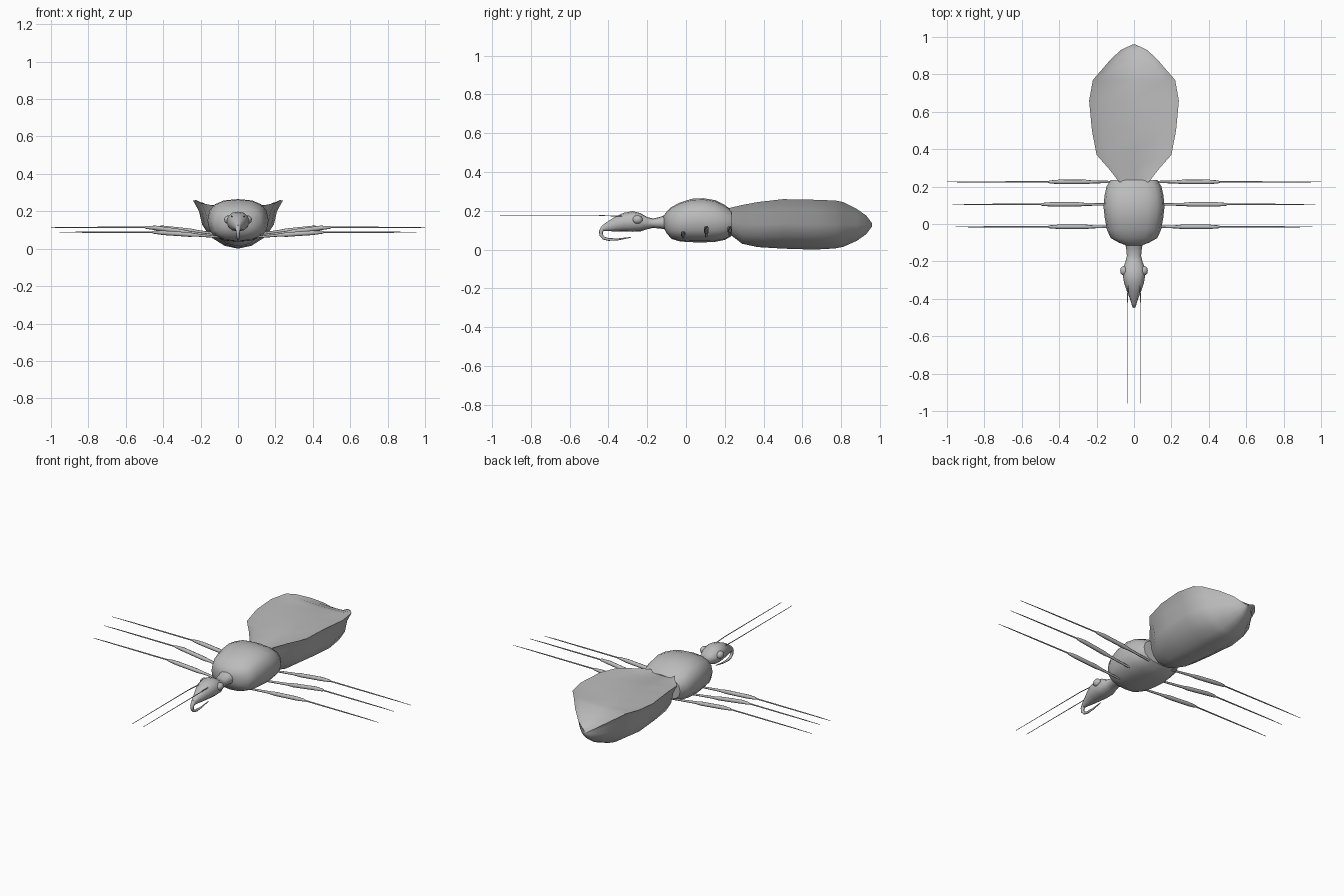
import bpy, bmesh, math
from mathutils import Vector

cube = bpy.data.objects.get("Cube")
if cube:
    bpy.data.objects.remove(cube, do_unlink=True)

grey = bpy.data.materials.new("plain grey")
grey.use_nodes = True
COLOUR = (0.5, 0.5, 0.5, 1)
grey.diffuse_color = COLOUR
grey.node_tree.nodes["Principled BSDF"].inputs["Base Color"].default_value = COLOUR


def finish(obj, angle):
    obj.data.materials.append(grey)
    bpy.ops.object.select_all(action='DESELECT')
    obj.select_set(True)
    bpy.context.view_layer.objects.active = obj
    bpy.ops.object.shade_smooth_by_angle(angle=math.radians(angle))
    return obj


def loft(name, stations, shape, angle=50):
    """Skin a cross-section along y; stations are (y, half width, bottom, top)."""
    bm = bmesh.new()
    rings = [[bm.verts.new((u * w, y, lo + v * (hi - lo))) for u, v in shape]
             for y, w, lo, hi in stations]
    n = len(shape)
    for a, b in zip(rings, rings[1:]):
        for i in range(n):
            j = (i + 1) % n
            bm.faces.new((a[i], a[j], b[j], b[i]))
    bm.faces.new(rings[0])
    bm.faces.new(rings[-1])
    bmesh.ops.recalc_face_normals(bm, faces=bm.faces)
    mesh = bpy.data.meshes.new(name)
    bm.to_mesh(mesh)
    bm.free()
    obj = bpy.data.objects.new(name, mesh)
    bpy.context.collection.objects.link(obj)
    return finish(obj, angle)


def tube(name, points, sides=2):
    """Round tapering tube; points are (x, y, z, radius)."""
    curve = bpy.data.curves.new(name, 'CURVE')
    curve.dimensions = '3D'
    curve.bevel_depth = 1
    curve.bevel_resolution = sides
    curve.use_fill_caps = True
    spline = curve.splines.new('POLY')
    spline.points.add(len(points) - 1)
    for p, (x, y, z, r) in zip(spline.points, points):
        p.co = (x, y, z, 1)
        p.radius = r
    obj = bpy.data.objects.new(name, curve)
    bpy.context.collection.objects.link(obj)
    bpy.ops.object.select_all(action='DESELECT')
    obj.select_set(True)
    bpy.context.view_layer.objects.active = obj
    bpy.ops.object.convert(target='MESH')
    return finish(bpy.context.object, 50)


def rounded(power, n=16):
    """Superellipse section in the range u -1..1, v 0..1."""
    pts = []
    for i in range(n):
        c, s = math.cos(math.tau * i / n), math.sin(math.tau * i / n)
        pts.append((math.copysign(abs(c) ** power, c),
                    0.5 + 0.5 * math.copysign(abs(s) ** power, s)))
    return pts


# Abdomen: dished top with a raised, flaring rim and a keeled belly
half = [(1, 1), (0.87, 0.78), (0.8, 0.5), (0.62, 0.25), (0.3, 0.06)]
dish = [(0, 0.88), (0.75, 0.9)] + half + [(0, 0)]
dish += [(-u, v) for u, v in reversed(half)] + [(-0.75, 0.9)]
loft("abdomen", [
    (0.225, 0.08, 0.08, 0.215), (0.29, 0.13, 0.03, 0.23), (0.37, 0.2, 0.013, 0.245),
    (0.5, 0.225, 0.005, 0.26), (0.66, 0.24, 0.0, 0.257), (0.77, 0.22, 0.006, 0.253),
    (0.81, 0.185, 0.014, 0.245), (0.88, 0.125, 0.045, 0.21), (0.93, 0.07, 0.08, 0.175),
    (0.96, 0.008, 0.12, 0.135)], dish, 45)

# Thorax
loft("thorax", [
    (-0.115, 0.04, 0.115, 0.175), (-0.1, 0.08, 0.085, 0.195), (-0.075, 0.125, 0.055, 0.22),
    (-0.03, 0.145, 0.042, 0.243), (0.03, 0.156, 0.038, 0.262), (0.09, 0.163, 0.037, 0.265),
    (0.15, 0.158, 0.04, 0.255), (0.2, 0.147, 0.05, 0.23), (0.235, 0.125, 0.07, 0.205)],
    rounded(0.8))

# Neck and head in one tapering skin
loft("head", [
    (-0.09, 0.05, 0.1, 0.185), (-0.13, 0.042, 0.108, 0.17), (-0.17, 0.038, 0.112, 0.16),
    (-0.2, 0.045, 0.105, 0.168), (-0.235, 0.058, 0.094, 0.188), (-0.275, 0.06, 0.092, 0.198),
    (-0.32, 0.052, 0.094, 0.19), (-0.36, 0.038, 0.094, 0.172), (-0.4, 0.022, 0.095, 0.148),
    (-0.43, 0.012, 0.096, 0.126)], rounded(0.9, 12))

# Curled mouthpart
tube("proboscis", [
    (0, -0.4, 0.12, 0.018), (0, -0.425, 0.113, 0.014), (0, -0.438, 0.095, 0.011),
    (0, -0.438, 0.075, 0.009), (0, -0.424, 0.059, 0.008), (0, -0.4, 0.052, 0.007),
    (0, -0.35, 0.053, 0.005), (0, -0.285, 0.063, 0.002)], 2)

# Paired parts: outer end, thigh end, base height, knee height for each leg
legs = {"front": (-0.015, 0.955, 0.46, 0.06, 0.088),
        "middle": (0.105, 0.97, 0.5, 0.065, 0.114),
        "back": (0.225, 1.0, 0.46, 0.075, 0.114)}

for side, s in (("left", 1), ("right", -1)):
    for name, (y, end, knee, base, top) in legs.items():
        profile = [(0.08, base, 0.005), (knee - 0.24, base + 0.45 * (top - base), 0.008),
                   (knee - 0.2, base + 0.55 * (top - base), 0.012),
                   (knee - 0.06, top - 0.003, 0.012), (knee - 0.01, top, 0.008),
                   (knee, top, 0.004), (0.72, top, 0.0035), (0.88, top, 0.0025),
                   (end, top - 0.001, 0.0012)]
        tube(f"{side}_{name}_leg", [(s * x, y, z, r) for x, z, r in profile])

    tube(f"{side}_antenna", [(s * 0.03, -0.3, 0.172, 0.003), (s * 0.036, -0.42, 0.175, 0.0025),
                             (s * 0.036, -0.96, 0.175, 0.0015)], 1)

    bpy.ops.mesh.primitive_uv_sphere_add(segments=12, ring_count=8, radius=1,
                                         location=(s * 0.054, -0.25, 0.155))
    eye = bpy.context.object
    eye.name = f"{side}_eye"
    eye.scale = (0.02, 0.026, 0.022)
    finish(eye, 60)
